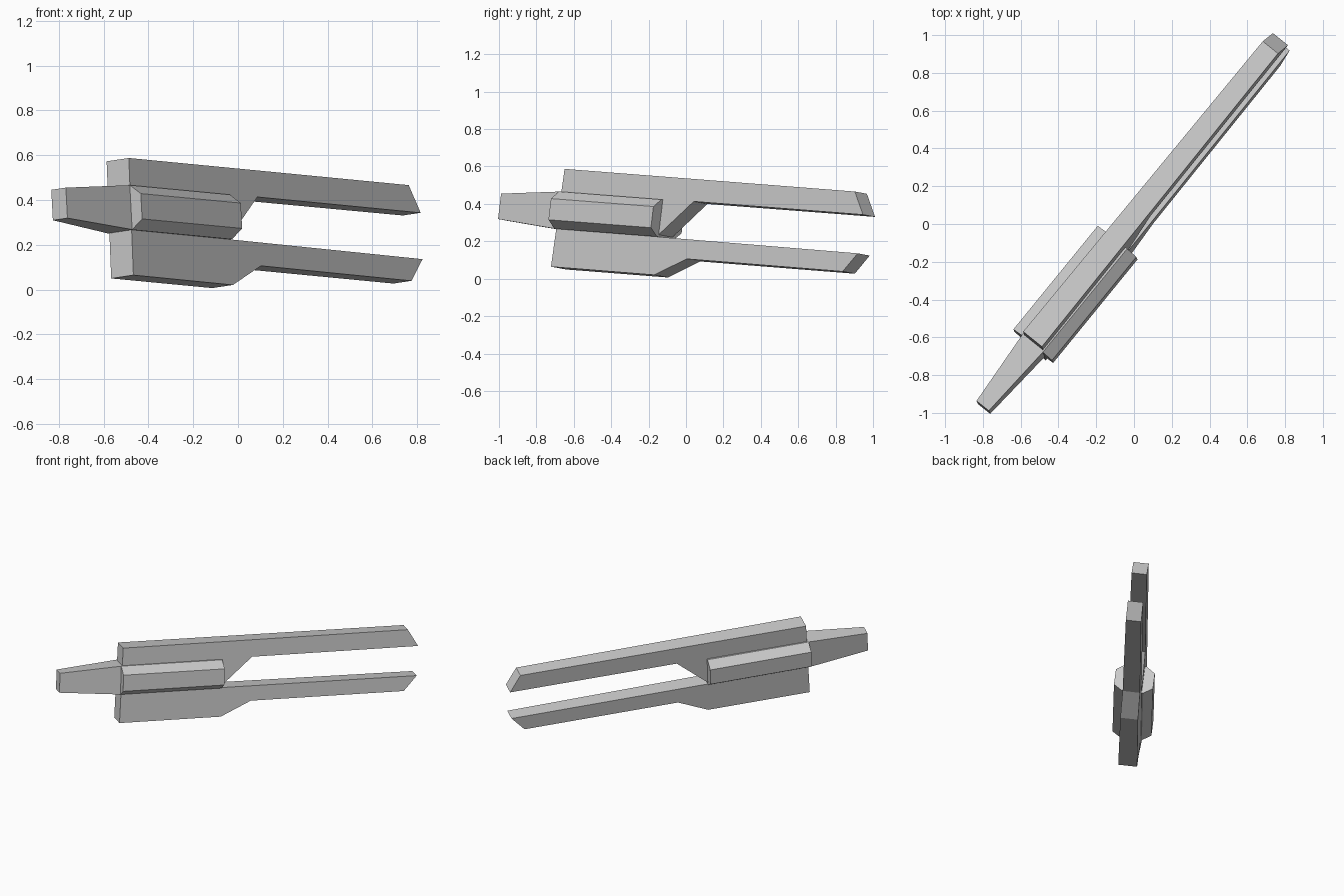
import bpy, bmesh
from mathutils import Vector, Matrix

if "Cube" in bpy.data.objects:
    bpy.data.objects.remove(bpy.data.objects["Cube"])

# Tilted frame: length axis, side axis, height axis
U = Vector((0.631, 0.774, -0.060)).normalized()
V = Vector((-0.770, 0.627, -0.117))
V = (V - U * V.dot(U)).normalized()
W = U.cross(V)
FRAME = Matrix((U, V, W)).transposed().to_4x4()
FRAME.translation = V * -0.031

grey = bpy.data.materials.new("light_grey")
grey.diffuse_color = (0.6, 0.6, 0.6, 1)
grey.use_nodes = True
grey.node_tree.nodes["Principled BSDF"].inputs["Base Color"].default_value = grey.diffuse_color


def loft(name, ring_a, ring_b):
    """Closed solid between two matching rings of points."""
    bm = bmesh.new()
    a = [bm.verts.new(p) for p in ring_a]
    b = [bm.verts.new(p) for p in ring_b]
    n = len(a)
    bm.faces.new(a)
    bm.faces.new(b[::-1])
    for i in range(n):
        j = (i + 1) % n
        bm.faces.new((a[i], b[i], b[j], a[j]))
    bmesh.ops.recalc_face_normals(bm, faces=bm.faces)
    bm.transform(FRAME)
    mesh = bpy.data.meshes.new(name)
    bm.to_mesh(mesh)
    bm.free()
    mesh.materials.append(grey)
    obj = bpy.data.objects.new(name, mesh)
    bpy.context.collection.objects.link(obj)
    return obj


def half_width(x):
    """The forked plate gets thinner towards its tips."""
    return 0.064 - 0.006 * (x + 0.85)


# Forked plate: side profile (length, height) with a notch between two prongs
profile = [(-0.845, 0.53), (1.151, 0.53), (1.226, 0.41), (0.062, 0.41),
           (-0.163, 0.206), (1.222, 0.201), (1.134, 0.098), (0.061, 0.1),
           (-0.147, 0.001), (-0.857, 0.002)]
loft("forked_plate",
     [(x, -half_width(x), z) for x, z in profile],
     [(x, half_width(x), z) for x, z in profile])

# Hexagonal housing that bulges on both sides of the plate
hexagon = [(-0.072, 0.406), (0.072, 0.406), (0.132, 0.361),
           (0.132, 0.247), (0.072, 0.206), (-0.072, 0.206),
           (-0.132, 0.247), (-0.132, 0.361)]
loft("side_housing",
     [(-0.858, y, z) for y, z in hexagon],
     [(-0.150, y, z) for y, z in hexagon])


# Tapered nose block
def rect(x, half, low, high):
    return [(x, -half, low), (x, half, low), (x, half, high), (x, -half, high)]


loft("nose", rect(-1.277, 0.042, 0.236, 0.373), rect(-0.855, 0.072, 0.206, 0.406))
